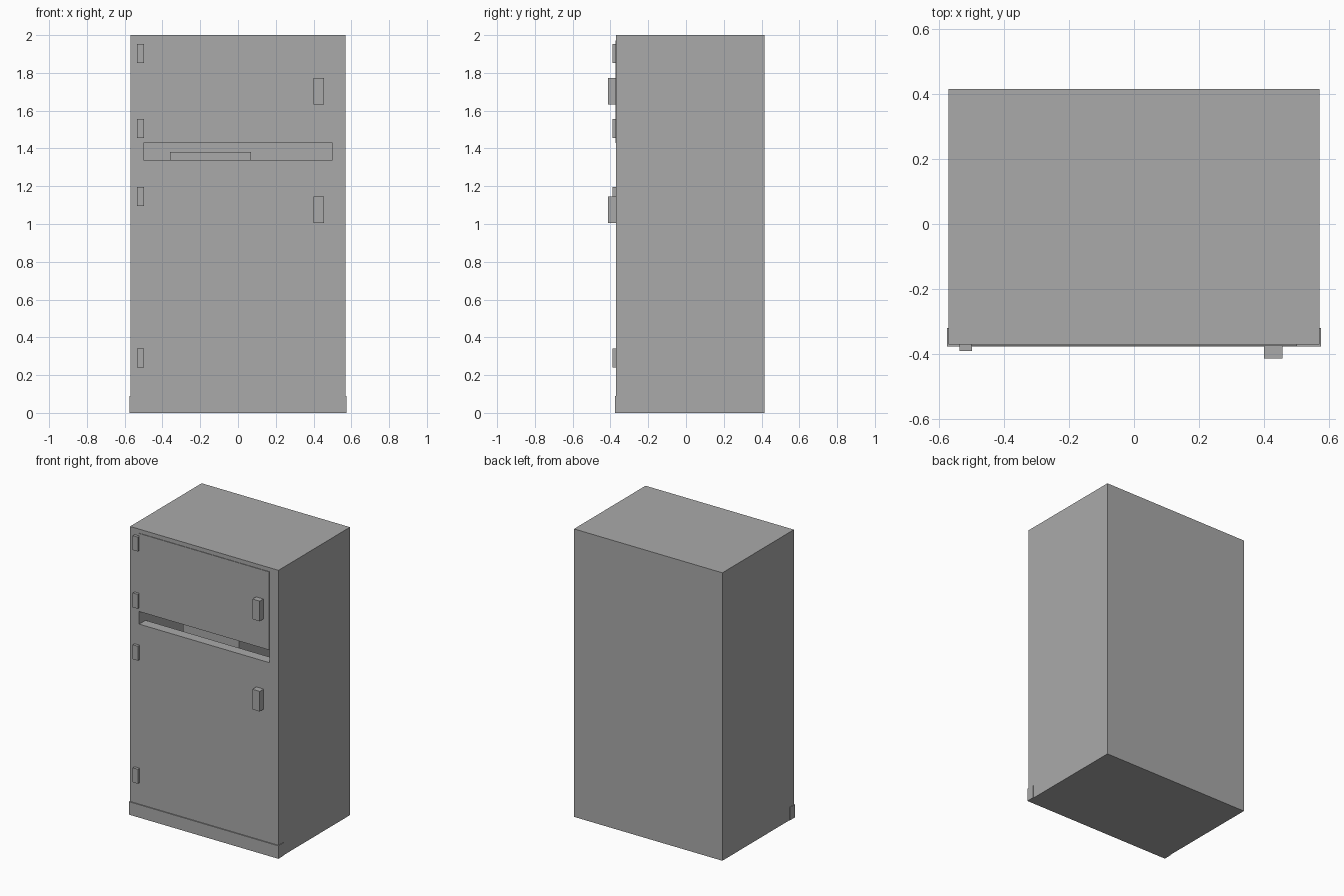
import bpy
import bmesh
from mathutils import Vector

cube = bpy.data.objects.get("Cube")
if cube:
    bpy.data.objects.remove(cube, do_unlink=True)

grey = bpy.data.materials.new("plain_grey")
grey.use_nodes = True
grey.diffuse_color = (0.4, 0.4, 0.4, 1)
grey.node_tree.nodes["Principled BSDF"].inputs["Base Color"].default_value = (0.4, 0.4, 0.4, 1)


def box(name, xs, ys, zs):
    """Flat-faced box spanning the given x, y and z ranges."""
    low, high = (Vector(p) for p in zip(xs, ys, zs))
    bm = bmesh.new()
    bmesh.ops.create_cube(bm, size=1)
    bmesh.ops.scale(bm, vec=high - low, verts=bm.verts)
    bmesh.ops.translate(bm, vec=(low + high) / 2, verts=bm.verts)
    mesh = bpy.data.meshes.new(name)
    bm.to_mesh(mesh)
    bm.free()
    mesh.materials.append(grey)
    obj = bpy.data.objects.new(name, mesh)
    bpy.context.scene.collection.objects.link(obj)
    return obj


def carve(target, cutter):
    """Subtract a box and discard it."""
    mod = target.modifiers.new("carve", 'BOOLEAN')
    mod.operation = 'DIFFERENCE'
    mod.solver = 'EXACT'
    mod.object = cutter
    cutter.hide_render = True
    bpy.context.view_layer.objects.active = target
    bpy.ops.object.modifier_apply(modifier=mod.name)
    bpy.data.objects.remove(cutter, do_unlink=True)


FRONT, BACK = -0.37, 0.415

# Hollow cabinet with a gap between the doors
cabinet = box("cabinet", (-0.57, 0.57), (FRONT, BACK), (0, 2))
carve(cabinet, box("cavity_cutter", (-0.5, 0.5), (-0.3, 0.345), (0.07, 1.93)))
carve(cabinet, box("gap_cutter", (-0.5, 0.5), (-0.45, -0.25), (1.34, 1.43)))

# Block standing inside, seen through the gap
box("inner_block", (-0.36, 0.07), (-0.09, 0.345), (0.07, 1.38))

# Slightly raised upper door panel and the skirting at the foot
box("upper_door_panel", (-0.5, 0.5), (-0.374, FRONT + 0.01), (1.43, 1.972))
box("skirting", (-0.574, 0.574), (-0.377, -0.32), (0, 0.09))

# Hinges down the right edge, two per door
for part, bottom in (("lower_bottom", 0.24), ("lower_top", 1.095),
                     ("upper_bottom", 1.455), ("upper_top", 1.853)):
    box(part + "_hinge", (-0.536, -0.497), (-0.39, FRONT + 0.01), (bottom, bottom + 0.1))

# Door handles
for part, bottom in (("lower", 1.005), ("upper", 1.632)):
    box(part + "_handle", (0.4, 0.456), (-0.413, FRONT + 0.01), (bottom, bottom + 0.14))
